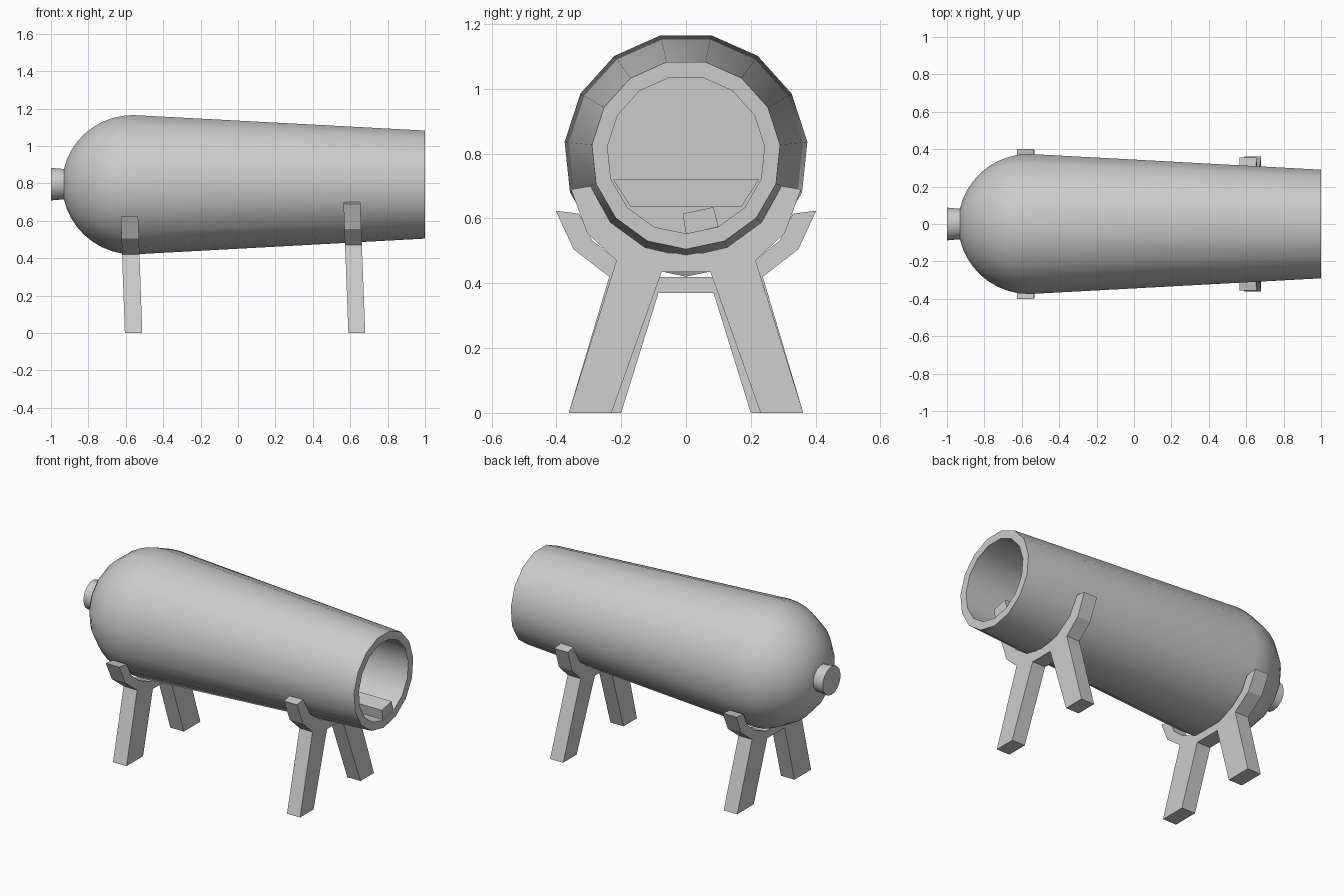
import bpy, bmesh, math

if "Cube" in bpy.data.objects:
    bpy.data.objects.remove(bpy.data.objects["Cube"])

AXIS_Z = 0.797   # height of the barrel axis
SIDES = 15


def make_object(name, bm):
    bmesh.ops.recalc_face_normals(bm, faces=bm.faces)
    mesh = bpy.data.meshes.new(name)
    bm.to_mesh(mesh)
    bm.free()
    ob = bpy.data.objects.new(name, mesh)
    bpy.context.collection.objects.link(ob)
    return ob


def lathe(name, profile):
    """Revolve (x, radius) points around the barrel axis, one vertex at the bottom."""
    bm = bmesh.new()
    rings = []
    for x, r in profile:
        ring = []
        for k in range(SIDES):
            a = 2 * math.pi * k / SIDES
            ring.append(bm.verts.new((x, r * math.sin(a), AXIS_Z - r * math.cos(a))))
        rings.append(ring)
    for a, b in zip(rings, rings[1:]):
        for k in range(SIDES):
            j = (k + 1) % SIDES
            bm.faces.new((a[k], a[j], b[j], b[k]))
    bm.faces.new(rings[0])
    bm.faces.new(rings[-1])
    ob = make_object(name, bm)
    bpy.ops.object.select_all(action='DESELECT')
    bpy.context.view_layer.objects.active = ob
    ob.select_set(True)
    bpy.ops.object.shade_smooth_by_angle(angle=math.radians(35))
    return ob


def prism(name, outline, x0, x1, lean=0.0):
    """Extrude a (y, z) outline along x, leaning back with height."""
    bm = bmesh.new()
    a = [bm.verts.new((x0 - lean * z, y, z)) for y, z in outline]
    b = [bm.verts.new((x1 - lean * z, y, z)) for y, z in outline]
    bm.faces.new(a)
    bm.faces.new(b)
    for k in range(len(a)):
        j = (k + 1) % len(a)
        bm.faces.new((a[k], a[j], b[j], b[k]))
    return make_object(name, bm)


def mirrored(half):
    return half + [(-y, z) for y, z in reversed(half)]


# Barrel: domed breech, tapering tube, hollow bore
dome = []
for i in range(10):
    t = math.radians(12 + 78 * i / 9)
    dome.append((-0.56 - 0.38 * math.cos(t), 0.3766 * math.sin(t)))
lathe("barrel", dome + [(1.0, 0.292), (1.0, 0.2437), (-0.5, 0.2437)])

# Knob at the breech end
lathe("breech_knob", [(-1.0, 0.088), (-0.92, 0.081)])

# Small bar in the bottom of the bore and ledge at its far end
prism("bore_bar", [(0, 0.553), (-0.01, 0.615), (0.085, 0.635), (0.1, 0.575)], 0.5, 0.995)
prism("bore_ledge", mirrored([(0.17, 0.635), (0.225, 0.72)]), -0.5, -0.35)

# Stands: splayed legs with a cradle that follows the barrel
front = [(0.075, 0.435), (0.23, 0), (0.362, 0), (0.215, 0.47),
         (0.305, 0.555), (0.355, 0.69), (0.295, 0.70), (0.233, 0.588),
         (0.127, 0.511), (0.05, 0.493)]
rear = [(0.085, 0.37), (0.2, 0), (0.362, 0), (0.237, 0.42),
        (0.347, 0.505), (0.402, 0.624), (0.33, 0.615), (0.29, 0.533),
        (0.21, 0.468), (0.1, 0.42)]
prism("front_stand", mirrored(front), 0.59, 0.68, 0.038)
prism("rear_stand", mirrored(rear), -0.605, -0.512, 0.035)
